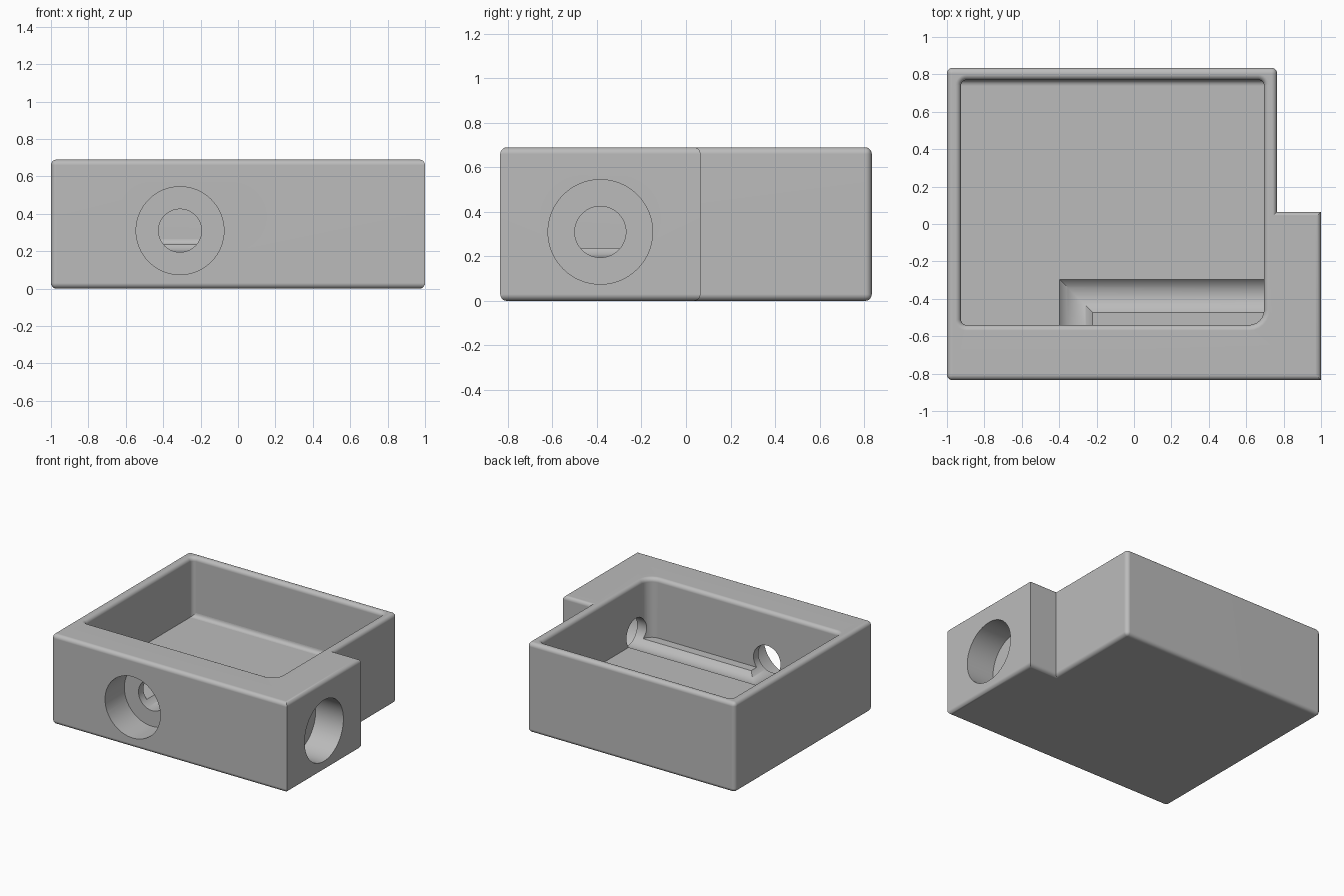
import bpy, bmesh, math
from mathutils import Vector

cube = bpy.data.objects.get("Cube")
if cube:
    bpy.data.objects.remove(cube, do_unlink=True)

grey = bpy.data.materials.new("plain grey")
grey.use_nodes = True
colour = (0.5, 0.5, 0.5, 1)
grey.diffuse_color = colour
grey.node_tree.nodes["Principled BSDF"].inputs["Base Color"].default_value = colour

HEIGHT, FLOOR, R = 0.69, 0.235, 0.03
PORT_X, PORT_Y, PORT_Z = -0.31, -0.385, 0.31
BORE_R, SOCKET_R, SOCKET_DEPTH = 0.115, 0.235, 0.235
LEFT, FRONT, BACK = -1, -0.835, 0.835
BODY_RIGHT, BOSS_RIGHT, BOSS_BACK = 0.765, 1, 0.065


def finish(bm, name):
    bmesh.ops.recalc_face_normals(bm, faces=bm.faces)
    mesh = bpy.data.meshes.new(name)
    bm.to_mesh(mesh)
    bm.free()
    mesh.materials.append(grey)
    ob = bpy.data.objects.new(name, mesh)
    bpy.context.collection.objects.link(ob)
    return ob


def loft(name, rings):
    """Closed solid through rings that have equal point counts."""
    bm = bmesh.new()
    loops = [[bm.verts.new(p) for p in ring] for ring in rings]
    n = len(loops[0])
    for a, b in zip(loops, loops[1:]):
        for i in range(n):
            j = (i + 1) % n
            bm.faces.new((a[i], a[j], b[j], b[i]))
    bm.faces.new(loops[0][::-1])
    bm.faces.new(loops[-1])
    return finish(bm, name)


def rounded_ring(grow, z):
    """Cavity outline, grown outwards, with a wider front left corner."""
    x0, x1, y0, y1 = -0.925, 0.695, -0.54, 0.77
    corners = [(x1, y1, -1, -1, R), (x0, y1, 1, -1, R),
               (x0, y0, 1, 1, R), (x1, y0, -1, 1, 0.08)]
    ring = []
    for k, (x, y, sx, sy, r) in enumerate(corners):
        for i in range(7):
            a = math.pi / 2 * (k + i / 6)
            ring.append((x + sx * r + (r + grow) * math.cos(a),
                         y + sy * r + (r + grow) * math.sin(a), z))
    return ring


def circle_ring(radius, place):
    """Ring of points; place maps a sideways and an upward offset to a point."""
    n = 64
    return [place(radius * math.cos(2 * math.pi * i / n),
                  radius * math.sin(2 * math.pi * i / n)) for i in range(n)]


def at_side(x):
    return lambda u, v: (x, PORT_Y + u, PORT_Z + v)


def at_front(y):
    return lambda u, v: (PORT_X - u, y, PORT_Z + v)


def elbow(u, v):
    return (PORT_X - u, PORT_Y + u, PORT_Z + v)


def cut(target, cutter):
    cutter.hide_render = True
    mod = target.modifiers.new("cut", "BOOLEAN")
    mod.operation = "DIFFERENCE"
    mod.solver = "EXACT"
    mod.object = cutter
    bpy.context.view_layer.objects.active = target
    bpy.ops.object.modifier_apply(modifier=mod.name)
    bpy.data.objects.remove(cutter, do_unlink=True)


# Stepped block with rounded edges; the boss keeps sharp upright edges
outline = [(LEFT, FRONT), (BOSS_RIGHT, FRONT), (BOSS_RIGHT, BOSS_BACK),
           (BODY_RIGHT, BOSS_BACK), (BODY_RIGHT, BACK), (LEFT, BACK)]
bm = bmesh.new()
base = bm.faces.new([bm.verts.new((x, y, 0)) for x, y in outline])
top = bmesh.ops.extrude_face_region(bm, geom=[base], use_keep_orig=True)["geom"]
bmesh.ops.translate(bm, vec=(0, 0, HEIGHT),
                    verts=[g for g in top if isinstance(g, bmesh.types.BMVert)])
bmesh.ops.recalc_face_normals(bm, faces=bm.faces)


def is_rounded(edge):
    a, b = (v.co for v in edge.verts)
    upright = abs(a.z - b.z) > 0.1
    boss_corner = a.x > 0.9 or (a.x > 0.7 and a.y < 0.1)
    return not (upright and boss_corner)


bmesh.ops.bevel(bm, geom=[e for e in bm.edges if is_rounded(e)], offset=R,
                offset_type="OFFSET", segments=5, profile=0.5, affect="EDGES")
housing = finish(bm, "housing")

# Open tray with a rounded rim
rings = [rounded_ring(0, FLOOR)]
for i in range(6):
    a = math.pi / 2 * i / 5
    rings.append(rounded_ring(R * (1 - math.cos(a)), HEIGHT - R + R * math.sin(a)))
rings.append(rounded_ring(R, HEIGHT + 0.1))
cut(housing, loft("tray_cutter", rings))

# Mitred bore that links the two ports and grooves the tray floor
cut(housing, loft("bore_cutter", [circle_ring(BORE_R, p) for p in
                                  (at_side(1.1), elbow, at_front(-0.95))]))

# Wide sockets at the side and front ports
cut(housing, loft("side_socket_cutter", [circle_ring(SOCKET_R, at_side(x)) for x in
                                         (BOSS_RIGHT - SOCKET_DEPTH, 1.1)]))
cut(housing, loft("front_socket_cutter", [circle_ring(SOCKET_R, at_front(y)) for y in
                                          (FRONT + SOCKET_DEPTH, -0.95)]))

# Fillet between the tray floor and the back wall
profile = [(0.78, FLOOR - 0.01), (0.77 - R, FLOOR - 0.01)]
for i in range(7):
    a = math.pi / 2 * i / 6
    profile.append((0.77 - R + R * math.sin(a), FLOOR + R - R * math.cos(a)))
profile.append((0.78, FLOOR + R))
fillet = loft("tray_floor_fillet", [[(x, y, z) for y, z in profile] for x in (-0.935, 0.705)])

# Smooth the round parts and keep the flat faces even
for ob in (housing, fillet):
    bpy.ops.object.select_all(action="DESELECT")
    ob.select_set(True)
    bpy.context.view_layer.objects.active = ob
    bpy.ops.object.shade_smooth_by_angle(angle=math.radians(30))
    weighted = ob.modifiers.new("even_normals", "WEIGHTED_NORMAL")
    weighted.keep_sharp = True
